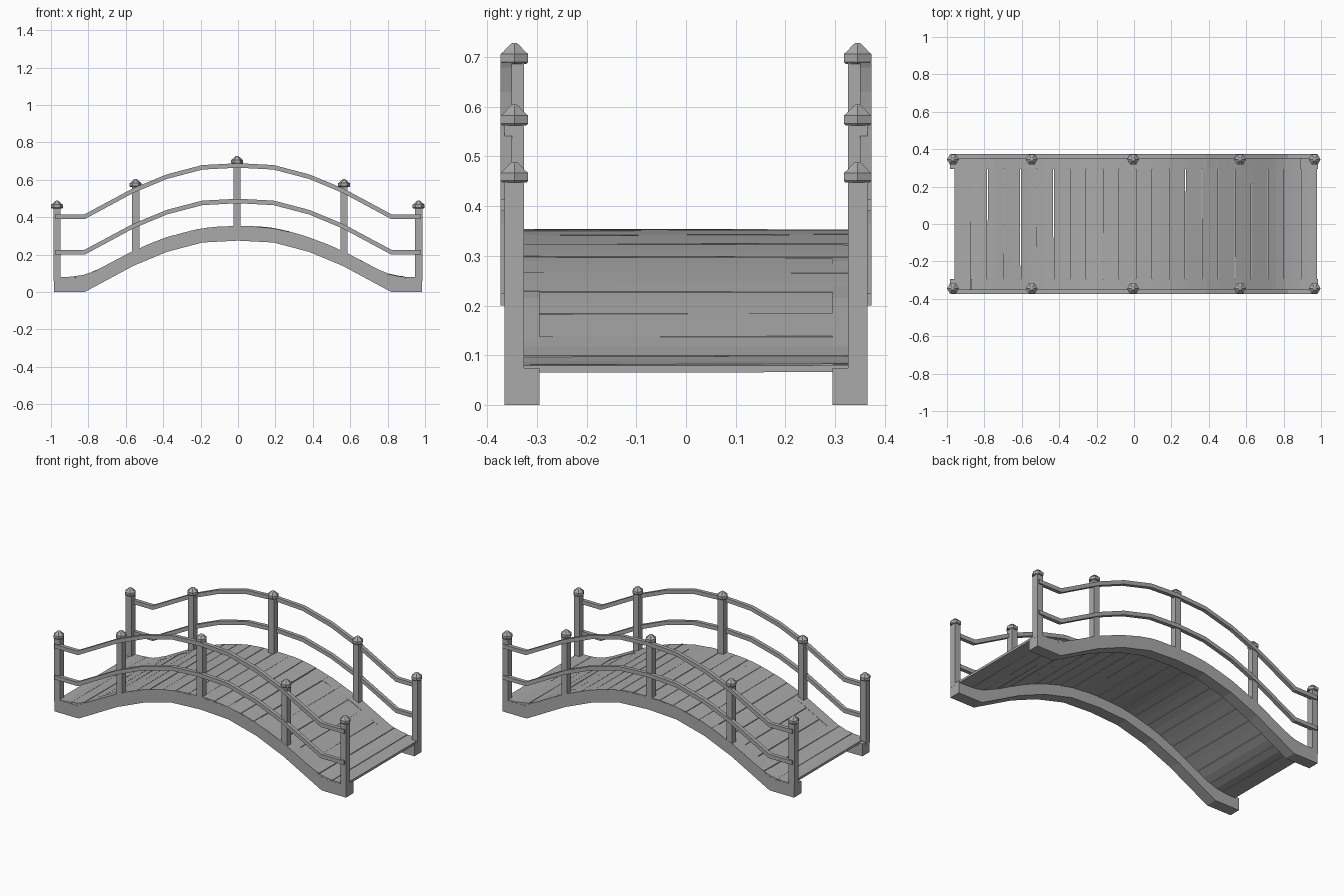
import bpy, bmesh, math, random

random.seed(4)
cube = bpy.data.objects.get("Cube")
if cube:
    bpy.data.objects.remove(cube)

# Single grey material
grey = bpy.data.materials.new("plain_grey")
grey.use_nodes = True
grey.diffuse_color = (0.4, 0.4, 0.4, 1)
grey.node_tree.nodes["Principled BSDF"].inputs["Base Color"].default_value = (0.4, 0.4, 0.4, 1)

# Half of the arch: distance from centre and rise above the ends
ARCH = [(0, 0.275), (0.19, 0.265), (0.38, 0.215), (0.56, 0.14), (0.82, 0), (1.2, 0)]
BEAM_H = 0.075
DECK_TOP = 0.081


def rise(x):
    x = abs(x)
    for (x0, z0), (x1, z1) in zip(ARCH, ARCH[1:]):
        if x <= x1:
            return z0 + (z1 - z0) * (x - x0) / (x1 - x0)
    return 0


def deck_height(x):
    # Softened arch, so the deck bridges the kinks near the ends
    return sum(rise(x + d) for d in (-0.08, 0, 0, 0.08)) / 4 + DECK_TOP


def loft(name, sections):
    """Solid through a list of matching closed sections."""
    bm = bmesh.new()
    rings = [[bm.verts.new(p) for p in s] for s in sections]
    n = len(rings[0])
    for a, b in zip(rings, rings[1:]):
        for i in range(n):
            j = (i + 1) % n
            bm.faces.new((a[i], a[j], b[j], b[i]))
    bm.faces.new(rings[0])
    bm.faces.new(rings[-1])
    bmesh.ops.recalc_face_normals(bm, faces=bm.faces)
    mesh = bpy.data.meshes.new(name)
    bm.to_mesh(mesh)
    bm.free()
    mesh.materials.append(grey)
    obj = bpy.data.objects.new(name, mesh)
    bpy.context.collection.objects.link(obj)
    return obj


def arched_bar(name, end, y0, y1, base, height, spread):
    """Bar that follows the arch; the top edge is spread outward at the bends."""
    half = [x for x, z in ARCH[:-1]]
    xs = [-end] + [-x for x in half[:0:-1]] + half + [end]
    sections = []
    for x in xs:
        top_x = x if abs(x) == end else x * spread
        low, high = base + rise(x), base + rise(x) + height
        sections.append([(x, y0, low), (x, y1, low), (top_x, y1, high), (top_x, y0, high)])
    return loft(name, sections)


def box(name, x, y, half, z0, z1):
    corners = [(-half, -half), (half, -half), (half, half), (-half, half)]
    return loft(name, [[(x + a, y + b, z) for a, b in corners] for z in (z0, z1)])


def post_cap(name, x, y, top):
    profile = [(0.028, 0.042), (0.032, 0.038), (0.032, 0.022),
               (0.026, 0.018), (0.01, 0.003), (0.005, 0)]
    angles = [math.tau * i / 6 for i in range(6)]
    return loft(name, [[(x + r * math.cos(a), y + r * math.sin(a), top - d) for a in angles]
                       for r, d in profile])


# Side beams, rails, posts and caps
POSTS = [(-0.968, 0.489), (-0.547, 0.604), (-0.005, 0.728), (0.567, 0.604), (0.966, 0.489)]
for side, s in (("front", -1), ("back", 1)):
    arched_bar(side + "_beam", 0.985, s * 0.295, s * 0.365, 0, BEAM_H, 1.02)
    for level, base in (("lower", 0.2), ("upper", 0.39)):
        arched_bar(f"{side}_{level}_rail", 0.978, s * 0.35, s * 0.373, base, 0.024, 1.005)
    for i, (x, top) in enumerate(POSTS, 1):
        foot = rise(x) + BEAM_H - 0.015
        box(f"{side}_post_{i}", x, s * 0.345, 0.0195, foot, top - 0.03)
        post_cap(f"{side}_post_cap_{i}", x, s * 0.345, top)

# Deck planks with slightly crooked, tapering gaps
COUNT, START, END, HALF_Y, THICK = 22, -0.96, 0.98, 0.364, 0.014
pitch = (END - START) / COUNT
for i in range(COUNT):
    x0, x1 = START + i * pitch, START + (i + 1) * pitch
    sections = []
    for y in (-HALF_Y, HALF_Y):
        a = x0 + random.uniform(0, 0.003)
        b = x1 - random.uniform(0, 0.003)
        lift = random.uniform(-0.0015, 0.0015)
        m = (a + b) / 2
        top = [(x, y, deck_height(x) + lift) for x in (a, m, b)]
        low = [(x, y, z - THICK) for x, y, z in reversed(top)]
        sections.append(top + low)
    loft(f"deck_plank_{i + 1}", sections)
